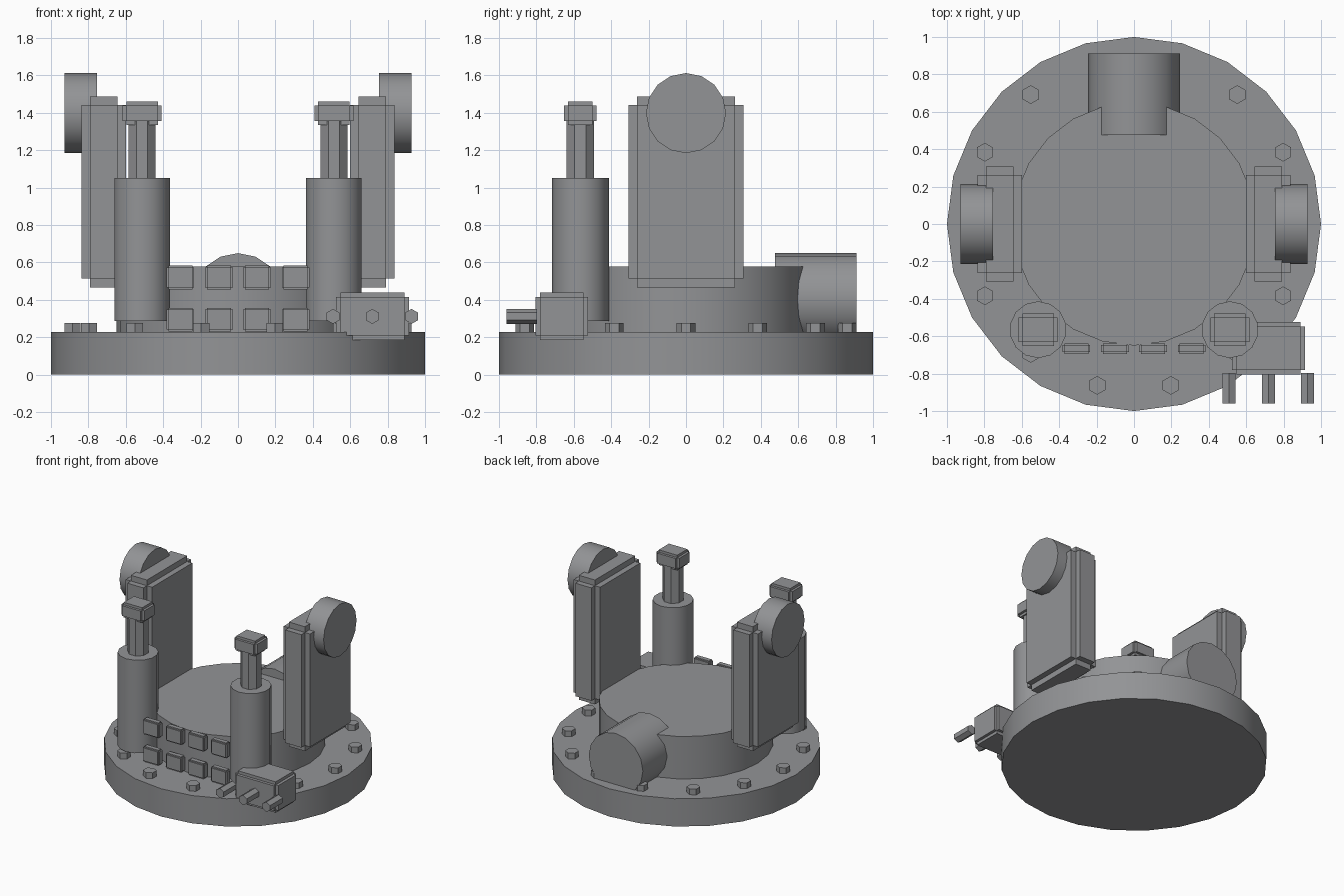
import bpy, bmesh, math
from mathutils import Matrix

if "Cube" in bpy.data.objects:
    bpy.data.objects.remove(bpy.data.objects["Cube"])

# Dark grey paint shared by all parts
paint = bpy.data.materials.new("dark_grey")
paint.diffuse_color = (0.29, 0.295, 0.305, 1)
paint.use_nodes = True
paint.node_tree.nodes["Principled BSDF"].inputs["Base Color"].default_value = paint.diffuse_color


def finish(bm, name, smooth):
    me = bpy.data.meshes.new(name)
    bm.normal_update()
    bm.to_mesh(me)
    bm.free()
    me.materials.append(paint)
    ob = bpy.data.objects.new(name, me)
    bpy.context.collection.objects.link(ob)
    if smooth:
        bpy.ops.object.select_all(action='DESELECT')
        ob.select_set(True)
        bpy.context.view_layer.objects.active = ob
        bpy.ops.object.shade_smooth_by_angle(angle=math.radians(30))
    return ob


def cylinder(name, center, r, length, sides, axis='Z', smooth=True, turn=0):
    """Prism with a vertex pointing to +y (or up, when lying along y)."""
    bm = bmesh.new()
    rot = {'Z': Matrix.Identity(4),
           'Y': Matrix.Rotation(math.pi / 2, 4, 'X'),
           'X': Matrix.Rotation(math.pi / 2, 4, 'Y')}[axis]
    bmesh.ops.create_cone(bm, cap_ends=True, segments=sides, radius1=r, radius2=r, depth=length,
                          matrix=Matrix.Translation(center) @ rot @ Matrix.Rotation(turn, 4, 'Z'))
    return finish(bm, name, smooth)


def stepped_box(name, center, half, step):
    """Box with notched edges: three crossing boxes, each full size along one axis."""
    bm = bmesh.new()
    for axis in range(3):
        size = [2 * (h if i == axis else h - step) for i, h in enumerate(half)]
        # Reach full size along one more axis where the outer faces meet
        bmesh.ops.create_cube(bm, size=1, matrix=Matrix.Translation(center) @ Matrix.Diagonal((*size, 1)))
    return finish(bm, name, False)


# Flange and central drum
cylinder("base_flange", (0, 0, 0.114), 1.0, 0.228, 24)
cylinder("drum", (0, 0, 0.388), 0.65, 0.378, 24)

# Ring of hex bolts
for i in range(14):
    a = i * math.tau / 14
    cylinder("flange_bolt", (0.885 * math.cos(a), 0.885 * math.sin(a), 0.25), 0.05, 0.05, 6, smooth=False)

# Outlet pipe at the back
cylinder("outlet_pipe", (0, 0.693, 0.403), 0.246, 0.436, 16, 'Y')

for side, s in (("left", -1), ("right", 1)):
    # Upright side plates with round bosses
    stepped_box(side + "_plate", (s * 0.718, 0, 0.977), (0.12, 0.308, 0.511), 0.047)
    cylinder(side + "_boss", (s * 0.841, 0, 1.398), 0.214, 0.173, 16, 'X')
    # Actuators: barrel, rod and cap
    cylinder(side + "_barrel", (s * 0.513, -0.565, 0.668), 0.152, 0.764, 14)
    cylinder(side + "_rod", (s * 0.513, -0.565, 1.2), 0.079, 0.32, 8, smooth=False, turn=math.pi / 8)
    stepped_box(side + "_cap", (s * 0.513, -0.565, 1.397), (0.104, 0.086, 0.062), 0.02)

# Two rows of pads on the drum front
for z in (0.294, 0.519):
    for x in (-0.308, -0.102, 0.102, 0.308):
        stepped_box("front_pad", (x, -0.666, z), (0.074, 0.028, 0.063), 0.01)

# Junction box with three hex pins
stepped_box("junction_box", (0.718, -0.664, 0.311), (0.195, 0.14, 0.127), 0.024)
for x in (0.508, 0.718, 0.928):
    cylinder("connector_pin", (x, -0.878, 0.311), 0.04, 0.165, 6, 'Y', smooth=False)
